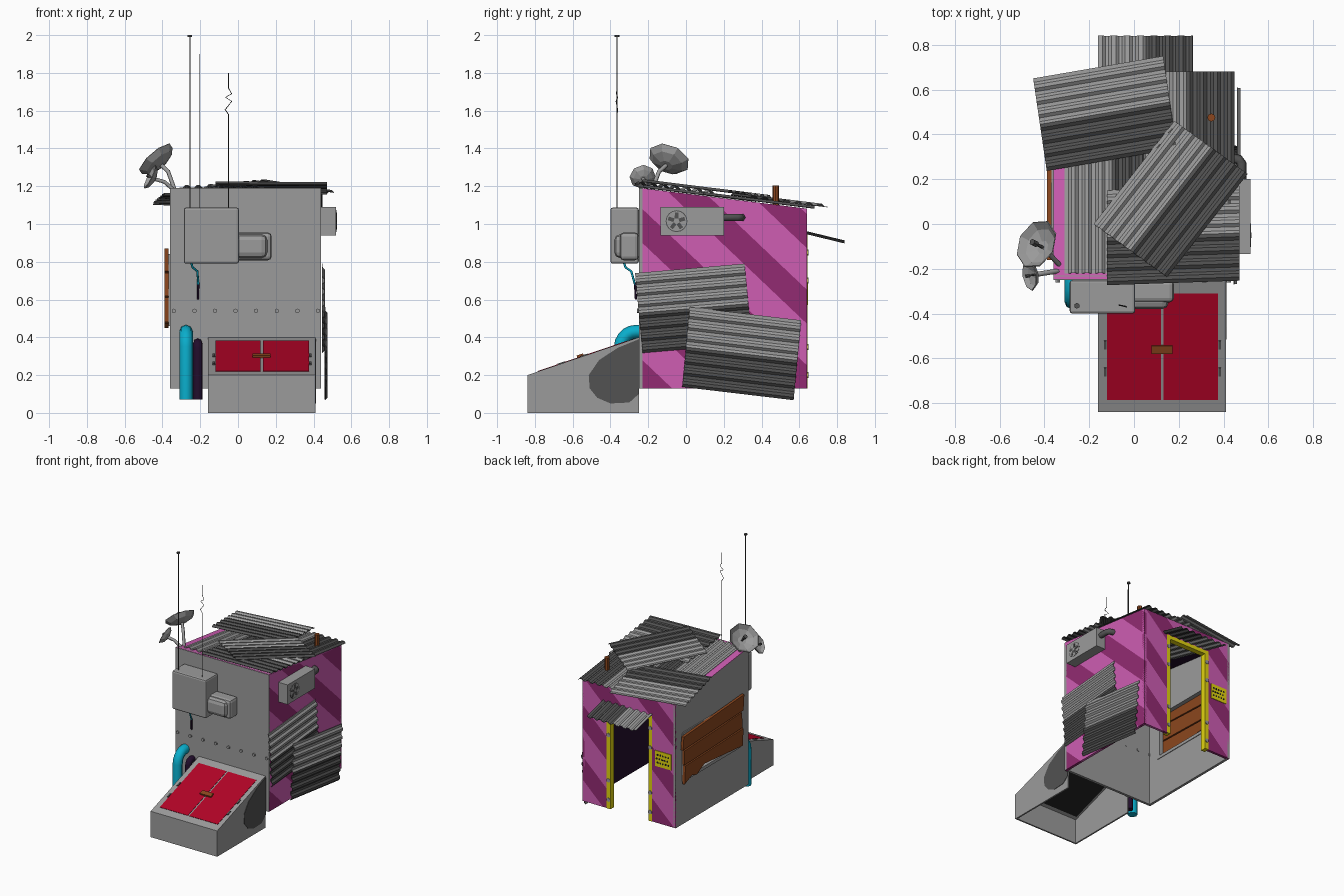
import bpy, bmesh, math
from mathutils import Vector as V, Matrix

if "Cube" in bpy.data.objects:
    bpy.data.objects.remove(bpy.data.objects["Cube"])

def mat(name, *c):
    m = bpy.data.materials.new(name)
    m.diffuse_color = (*c, 1)
    m.use_nodes = True
    m.node_tree.nodes["Principled BSDF"].inputs["Base Color"].default_value = m.diffuse_color
    return m

GRAY = mat("grey", .33, .33, .33)
DARK = mat("dark_grey", .085, .085, .085)
PINK = mat("pink", .62, .11, .45)
MAGENTA = mat("dark_magenta", .29, .024, .17)
RED = mat("red", .45, .001, .02)
BROWN = mat("rust_brown", .26, .062, .013)
TEAL = mat("teal", .003, .42, .60)
PURPLE = mat("deep_purple", .016, .004, .025)
YELLOW = mat("yellow", .76, .66, .005)
BLACK = mat("black", .015, .015, .015)

def add(name, bm, *mats):
    me = bpy.data.meshes.new(name)
    bm.to_mesh(me)
    bm.free()
    ob = bpy.data.objects.new(name, me)
    bpy.context.collection.objects.link(ob)
    for m in mats:
        me.materials.append(m)
    return ob

def box(name, x, y, z, m, bevel=0, rot=None):
    bm = bmesh.new()
    bmesh.ops.create_cube(bm, size=1)
    c = V(((x[0] + x[1]) / 2, (y[0] + y[1]) / 2, (z[0] + z[1]) / 2))
    M = Matrix.Translation(c) @ (rot or Matrix()) @ Matrix.Diagonal((x[1] - x[0], y[1] - y[0], z[1] - z[0], 1))
    bm.transform(M)
    ob = add(name, bm, m)
    if bevel:
        b = ob.modifiers.new("bevel", 'BEVEL')
        b.width, b.segments = bevel, 2
    return ob

def cyl(name, c, axis, r, depth, m, sides=8):
    bm = bmesh.new()
    M = Matrix.Translation(V(c)) @ V(axis).to_track_quat('Z', 'Y').to_matrix().to_4x4()
    bmesh.ops.create_cone(bm, cap_ends=True, segments=sides, radius1=r, radius2=r, depth=depth, matrix=M)
    return add(name, bm, m)

def tube(name, pts, r, m, res=1):
    cu = bpy.data.curves.new(name, 'CURVE')
    cu.dimensions, cu.bevel_depth, cu.bevel_resolution, cu.use_fill_caps = '3D', r, res, True
    s = cu.splines.new('POLY')
    s.points.add(len(pts) - 1)
    for p, co in zip(s.points, pts):
        p.co = (*co, 1)
    tmp = bpy.data.objects.new(name, cu)
    me = bpy.data.meshes.new_from_object(tmp)
    bpy.data.objects.remove(tmp)
    me.materials.clear()
    me.materials.append(m)
    bpy.context.collection.objects.link(bpy.data.objects.new(name, me))

def panel(name, polys, normal, mats, thick=.02, stripe=None, inner=0):
    """Thin wall from flat polygons; stripe is a direction whose bands alternate colours."""
    bm = bmesh.new()
    for p in polys:
        bm.faces.new([bm.verts.new(q) for q in p])
    bmesh.ops.remove_doubles(bm, verts=bm.verts, dist=1e-4)
    if stripe:
        s = V(stripe)
        for k in range(-3, 6):
            for u in (.68, .86):
                bmesh.ops.bisect_plane(bm, geom=bm.verts[:] + bm.edges[:] + bm.faces[:],
                                       plane_co=s * ((u + .4 * k) / s.length_squared), plane_no=s)
    bm.normal_update()
    for f in bm.faces:
        if f.normal.dot(V(normal)) < 0:
            f.normal_flip()
        if stripe:
            f.material_index = int((f.calc_center_median().dot(V(stripe)) - .68) % .4 < .18)
    ob = add(name, bm, *mats)
    so = ob.modifiers.new("thickness", 'SOLIDIFY')
    so.thickness, so.offset, so.material_offset = thick, -1, inner
    return ob

def sheet(name, o, along, across, waves=7, amp=.006):
    """Corrugated sheet from three corners; the half next to the first edge is lighter."""
    o, a, c = V(o), V(along) - V(o), V(across) - V(o)
    n = a.cross(c).normalized()
    bm = bmesh.new()
    rows = []
    for i in range(waves * 4 + 1):
        t = (i // 4 + (0, .32, .55, .77)[i % 4]) / waves
        p = o + c * t + n * (amp if i % 4 < 2 else -amp)
        rows.append((bm.verts.new(p), bm.verts.new(p + a)))
    for i in range(waves * 4):
        f = bm.faces.new((rows[i][0], rows[i][1], rows[i + 1][1], rows[i + 1][0]))
        f.material_index = int(i >= waves * 2)
    ob = add(name, bm, GRAY, DARK)
    ob.modifiers.new("thickness", 'SOLIDIFY').thickness = .004

def roof(x, y, h=0):
    return (x, y, 1.19 - .124 * (y + .25) + h)

# Walls
X0, X1, Y0, Y1, ZB = -.36, .44, -.25, .64, .13
ZF, ZR = 1.19, 1.08
panel("front_wall", [[(X0, Y0, ZB), (X1, Y0, ZB), (X1, Y0, ZF), (X0, Y0, ZF)]], (0, -1, 0), [GRAY])
panel("right_wall", [[(X1, Y0, ZB), (X1, Y1, ZB), (X1, Y1, ZR), (X1, Y0, ZF)]], (1, 0, 0),
      [PINK, MAGENTA, PURPLE], stripe=(0, .95, 1), inner=2)
def back(x0, x1, z0, z1):
    return [(x0, Y1, z0), (x1, Y1, z0), (x1, Y1, z1), (x0, Y1, z1)]
panel("back_wall", [back(X0, -.15, ZB, ZR), back(.22, X1, ZB, ZR), back(-.15, .22, .94, ZR)],
      (0, 1, 0), [PINK, MAGENTA], stripe=(-.95, 0, 1))
def left(y0, y1, z0, z1, w0=None, w1=None):
    return [(X0, y0, z0), (X0, y1, z0), (X0, y1, w1 or z1), (X0, y0, w0 or z1)]
panel("left_wall", [left(Y0, -.12, ZB, 0, ZF, 1.174), left(.54, Y1, ZB, 0, 1.092, ZR),
                    left(-.12, .54, ZB, .48), left(-.12, .54, .82, 0, 1.174, 1.092)], (-1, 0, 0), [GRAY])
panel("roof_deck", [[roof(X0, Y0 + .004, .002), roof(X1, Y0 + .004, .002), roof(X1, Y1, .002), roof(X0, Y1, .002)]],
      (0, 0, 1), [PINK, PURPLE], thick=.012, inner=1)

# Roof, wall and awning sheets
sheet("roof_sheet_left", roof(-.31, -.22, .01), roof(-.31, .37, .01), roof(.11, -.22, .01))
sheet("roof_sheet_right", roof(.02, .09, .012), roof(.02, .68, .012), roof(.445, .09, .012))
sheet("roof_sheet_front", roof(-.12, .15, .024), roof(.47, .17, .024), roof(-.12, -.27, .024))
sheet("roof_sheet_back", roof(-.45, .65, .028), roof(.13, .75, .028), roof(-.39, .24, .028))
sheet("roof_sheet_diagonal", roof(-.18, 0, .04), roof(.18, .46, .04), roof(.145, -.235, .04))
sheet("wall_sheet_upper", (.45, -.27, .74), (.45, .31, .79), (.45, -.23, .32))
sheet("wall_sheet_lower", (.465, .02, .56), (.465, .61, .49), (.465, -.02, .14))
sheet("door_awning", (-.16, .84, .907), (-.16, .25, 1.05), (.26, .84, .907))

# Doorway frame with bolts and perforated plate
for side, x in (("left", .213), ("right", -.143)):
    box(side + "_door_post", (x - .016, x + .016), (.6, .643), (ZB, .94), YELLOW)
    for z in (.2, .35, .7, .85):
        cyl("door_bolt", (x, .64, z), (0, 1, 0), .016, .016, GRAY, 6)
box("door_lintel", (-.158, .228), (.6, .643), (.915, .945), YELLOW)
box("perforated_plate", (-.325, -.185), (.64, .645), (.57, .69), YELLOW)
for i in range(5):
    for j in range(3):
        cyl("plate_hole", (-.3 + i * .023 + .008 * (j % 2), .645, .6 + j * .03), (0, 1, 0), .008, .003, BLACK, 6)

# Boarded window
for y in (-.13, .55):
    box("window_jamb", (-.368, -.335), (y - .015, y + .015), (.465, .835), GRAY)
for z in (.472, .828):
    box("window_rail", (-.368, -.335), (-.14, .56), (z - .012, z + .012), GRAY)
boards = {"top": [(.59, .72), (.58, .82), (-.16, .87), (-.15, .75)],
          "middle": [(.57, .60), (.57, .71), (-.13, .74), (-.14, .62)],
          "bottom": [(.57, .45), (.56, .59), (-.15, .61), (-.14, .48), (.33, .52), (.42, .47), (.48, .49)]}
for k, p in boards.items():
    panel(k + "_window_board", [[(-.388, y, z) for y, z in p]], (-1, 0, 0), [BROWN])

# Cellar hatch: open-bottomed wedge, doors, handle and stain
HX0, HX1, HY = -.16, .41, -.84
def hz(y):
    return .2 + (y - HY) * .339
prof = [(HY, 0), (Y0, 0), (Y0, .4), (HY, .2)]
for nm, x, n in (("left", HX0, -1), ("right", HX1, 1)):
    panel("hatch_side_" + nm, [[(x, y, z) for y, z in prof]], (n, 0, 0), [GRAY], thick=.012)
panel("hatch_front", [[(HX0, HY, 0), (HX1, HY, 0), (HX1, HY, .2), (HX0, HY, .2)]], (0, -1, 0), [GRAY], thick=.012)
def slope(x0, x1, y0, y1, h):
    return [(x0, y0, hz(y0) + h), (x1, y0, hz(y0) + h), (x1, y1, hz(y1) + h), (x0, y1, hz(y1) + h)]
panel("hatch_top", [slope(HX0, HX1, HY, Y0, 0)], (0, 0, 1), [GRAY], thick=.01)
panel("hatch_opening", [slope(-.13, .39, -.8, -.29, -.011)], (0, 0, 1), [BLACK], thick=.004)
panel("hatch_door_left", [slope(-.12, .12, -.785, -.31, .003)], (0, 0, 1), [RED], thick=.005)
panel("hatch_door_right", [slope(.132, .375, -.785, -.31, .003)], (0, 0, 1), [RED], thick=.005)
tilt = Matrix.Rotation(math.atan(.339), 4, 'X')
box("hatch_handle", (.078, .172), (-.578, -.542), (hz(-.56), hz(-.56) + .015), BROWN, rot=tilt)
for x in (-.128, .383):
    for y in (-.66, -.54):
        box("hatch_hinge", (x - .006, x + .006), (y - .02, y + .02), (hz(y) - .003, hz(y) + .006), DARK, rot=tilt)
stain = [(-.25, .39), (-.36, .345), (-.46, .28), (-.515, .2), (-.51, .13), (-.47, .08), (-.4, .05), (-.3, .055), (-.25, .1)]
panel("hatch_stain", [[(HX1 + .003, y, z) for y, z in stain]], (1, 0, 0), [DARK], thick=.003)

# Front wall bolts, meter box, pipes and cable
for i in range(8):
    cyl("wall_bolt", (-.34 + i * .109, -.243, .54), (0, 1, 0), .012, .034, GRAY, 6)
box("meter_box", (-.287, .005), (-.4, -.25), (.79, 1.087), GRAY, .012)
box("meter_side_box", (-.02, .178), (-.35, -.25), (.808, .955), GRAY, .02)
box("meter_side_cover", (-.02, .155), (-.38, -.28), (.82, .945), GRAY, .03)
def downpipe(name, x, y, z, r, bend, m):
    arc = [(x, y + bend - bend * math.sin(t * math.pi / 10), z - bend + bend * math.cos(t * math.pi / 10)) for t in range(6)]
    tube(name, [(x, Y0 + .01, z)] + arc + [(x, y, .07)], r, m, 2)
downpipe("teal_pipe", -.275, -.345, .43, .036, .08, TEAL)
downpipe("purple_pipe", -.213, -.3, .37, .024, .03, PURPLE)
tube("teal_cable", [(-.25, -.33, .8), (-.24, -.32, .77), (-.215, -.29, .75), (-.21, -.27, .68)], .006, TEAL)
tube("cable_end", [(-.21, -.27, .69), (-.212, -.265, .6)], .006, PURPLE)

# Antennas
cyl("tall_antenna", (-.255, -.365, 1.54), (0, 0, 1), .003, .92, DARK, 6)
cyl("tall_antenna_cap", (-.255, -.365, 1.995), (0, 0, 1), .013, .01, DARK, 6)
cyl("thin_antenna", (-.205, -.32, 1.49), (0, 0, 1), .001, .82, DARK, 4)
tube("bent_antenna", [(-.05, -.365, 1.08), (-.05, -.365, 1.58), (-.068, -.362, 1.605), (-.033, -.37, 1.65),
                      (-.066, -.362, 1.67), (-.034, -.368, 1.69), (-.05, -.365, 1.72), (-.05, -.365, 1.8)], .0025, DARK, 0)

# Satellite dishes
def dish(name, c, n, r, foot):
    n = V(n).normalized()
    M = Matrix.Translation(V(c)) @ n.to_track_quat('Z', 'Y').to_matrix().to_4x4()
    bm = bmesh.new()
    rings = [[bm.verts.new(M @ V((r * f * math.cos(k * math.pi / 4), r * f * math.sin(k * math.pi / 4), r * h)))
              for k in range(8)] for f, h in ((.3, -.42), (.75, -.26), (1, 0))]
    bm.faces.new(rings[0])
    for a, b in zip(rings, rings[1:]):
        for k in range(8):
            bm.faces.new((a[k], a[(k + 1) % 8], b[(k + 1) % 8], b[k]))
    add(name, bm, GRAY).modifiers.new("thickness", 'SOLIDIFY').thickness = .005
    base = V(c) - n * r * .42
    tube(name + "_feed", [base, V(c) + n * r * .15], r * .06, DARK)
    cyl(name + "_receiver", V(c) + n * r * .15, n, r * .13, r * .25, DARK, 6)
    mid = V((base.x * .5 + foot[0] * .5, base.y * .5 + foot[1] * .5, base.z * .75 + foot[2] * .25))
    tube(name + "_arm", [foot, mid, base], .011, GRAY)
dish("large_dish", (-.435, -.09, 1.345), (-.6, .3, .68), .115, (-.335, -.18, 1.18))
dish("small_dish", (-.465, -.23, 1.25), (-.85, -.15, .42), .07, (-.34, -.21, 1.18))

# Fan unit on the right wall
box("fan_unit", (.43, .52), (-.135, .2), (.938, 1.09), GRAY)
cyl("fan_rim", (.519, -.05, 1.015), (1, 0, 0), .058, .004, DARK, 16)
cyl("fan_plate", (.52, -.05, 1.015), (1, 0, 0), .053, .004, GRAY, 16)
for k in range(5):
    a = k * math.tau / 5 + .3
    y, z = -.05 + .03 * math.cos(a), 1.015 + .03 * math.sin(a)
    box("fan_blade", (.519, .523), (y - .016, y + .016), (z - .01, z + .01), DARK, rot=Matrix.Rotation(a, 4, 'X'))
cyl("fan_hub", (.52, -.05, 1.015), (1, 0, 0), .012, .01, GRAY)
tube("fan_pipe", [(.48, .19, 1.035), (.48, .27, 1.035), (.467, .288, 1.035), (.43, .295, 1.035)], .022, DARK)

# Rusty roof stub
cyl("roof_stub", (.345, .475, 1.14), (0, 0, 1), .018, .13, BROWN)
